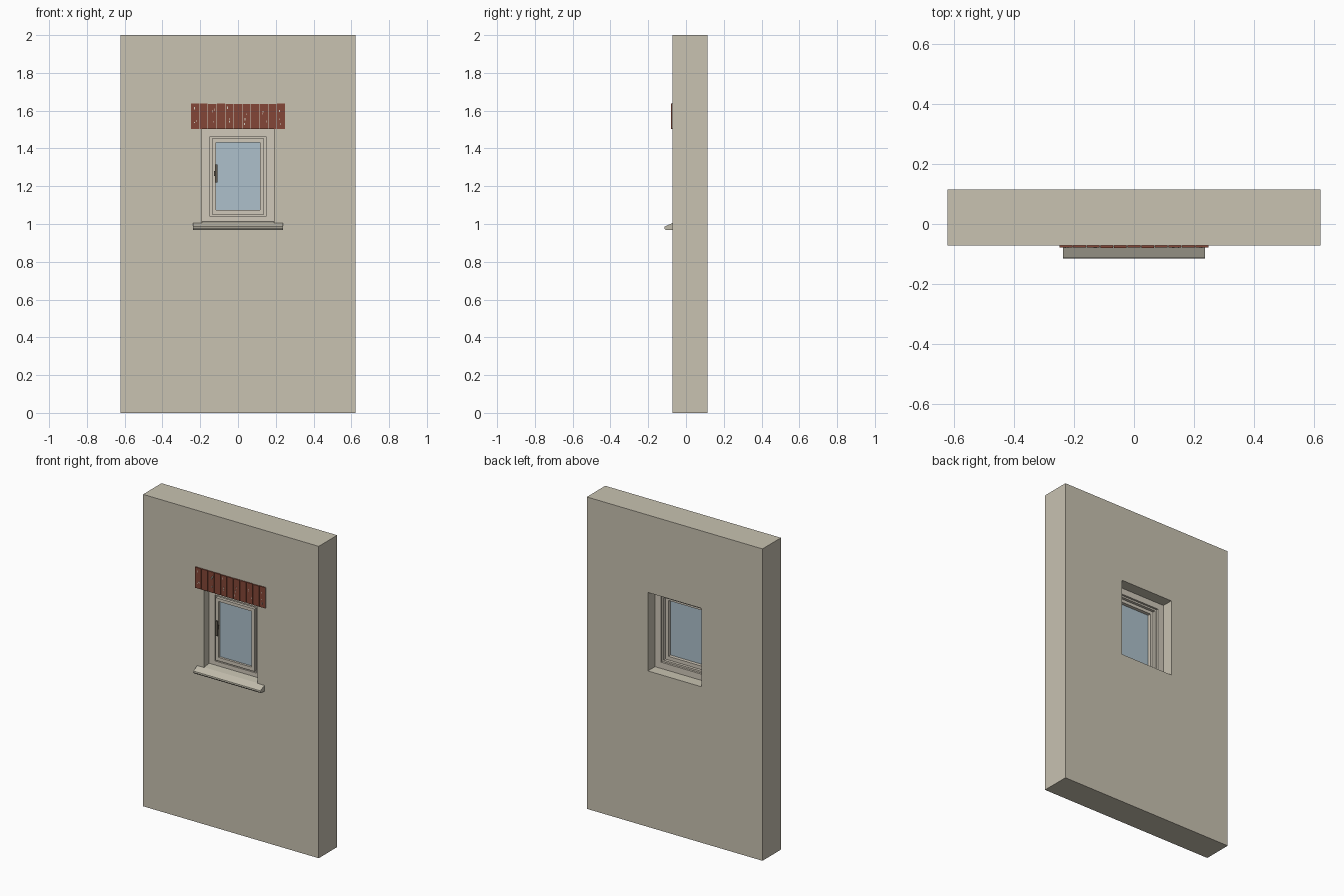
import bpy, bmesh, random

if "Cube" in bpy.data.objects:
    bpy.data.objects.remove(bpy.data.objects["Cube"])

random.seed(4)


def material(name, rgb):
    m = bpy.data.materials.new(name)
    m.diffuse_color = (*rgb, 1)
    m.use_nodes = True
    m.node_tree.nodes["Principled BSDF"].inputs["Base Color"].default_value = m.diffuse_color
    return m


PLASTER = material("plaster", (0.58, 0.54, 0.44))
FRAME = material("frame_paint", (0.63, 0.58, 0.49))
STONE = material("sill_stone", (0.53, 0.50, 0.41))
BRICK = material("red_brick", (0.23, 0.062, 0.038))
MORTAR = material("mortar", (0.66, 0.62, 0.54))
GLASS = material("glass", (0.42, 0.53, 0.60))
METAL = material("handle_metal", (0.13, 0.11, 0.085))


def build(name, verts, faces, mat):
    me = bpy.data.meshes.new(name)
    bm = bmesh.new()
    vs = [bm.verts.new(v) for v in verts]
    for f in faces:
        bm.faces.new([vs[i] for i in f])
    bmesh.ops.recalc_face_normals(bm, faces=bm.faces)
    bm.to_mesh(me)
    bm.free()
    me.materials.append(mat)
    ob = bpy.data.objects.new(name, me)
    bpy.context.collection.objects.link(ob)
    return ob


def prism(name, profile, x0, x1, mat):
    """Extrude a (y, z) profile along x."""
    n = len(profile)
    verts = [(x, y, z) for x in (x0, x1) for y, z in profile]
    faces = [(i, (i + 1) % n, n + (i + 1) % n, n + i) for i in range(n)]
    faces += [tuple(range(n)), tuple(range(n, 2 * n))]
    return build(name, verts, faces, mat)


def box(name, x0, x1, y0, y1, z0, z1, mat):
    return prism(name, [(y0, z0), (y1, z0), (y1, z1), (y0, z1)], x0, x1, mat)


def ring(name, outer, inner, y0, y1, mat):
    """Rectangular frame; outer and inner are (half width, bottom, top)."""
    verts = []
    for y in (y0, y1):
        for w, b, t in (outer, inner):
            verts += [(-w, y, b), (w, y, b), (w, y, t), (-w, y, t)]
    faces = []
    for i in range(4):
        j = (i + 1) % 4
        faces += [(i, j, 4 + j, 4 + i), (8 + i, 8 + j, 12 + j, 12 + i),
                  (i, j, 8 + j, 8 + i), (4 + i, 4 + j, 12 + j, 12 + i)]
    return build(name, verts, faces, mat)


# Wall with a through opening
OPENING = (0.19, 1.0, 1.503)
ring("wall", (0.623, 0, 2), OPENING, -0.072, 0.115, PLASTER)

# Window: stepped fixed frame, sash and pane
ring("outer_frame", OPENING, (0.148, 1.04, 1.463), -0.022, 0.043, FRAME)
ring("frame_rebate", (0.148, 1.04, 1.463), (0.137, 1.051, 1.452), -0.012, 0.03, FRAME)
ring("sash", (0.137, 1.051, 1.452), (0.117, 1.074, 1.432), -0.03, 0.012, FRAME)
box("glass_pane", -0.117, 0.117, -0.016, -0.010, 1.074, 1.432, GLASS)

# Handle on the left stile
box("handle_mount", -0.126, -0.114, -0.046, -0.028, 1.255, 1.28, METAL)
box("handle_lever", -0.121, -0.109, -0.054, -0.044, 1.22, 1.315, METAL)

# Sloping sill, plus the strip of it lying inside the opening
prism("sill", [(-0.07, 1.006), (-0.113, 0.986), (-0.115, 0.978), (-0.111, 0.972),
               (-0.105, 0.968), (-0.07, 0.968)], -0.238, 0.238, STONE)
prism("sill_inner", [(-0.072, 1.0), (-0.072, 1.005), (-0.022, 1.014), (-0.022, 1.0)],
      -0.19, 0.19, STONE)

# Lintel: upright bricks on a thin mortar bed
box("mortar_bed", -0.249, 0.249, -0.0745, -0.065, 1.506, 1.635, MORTAR)
COUNT, LEFT = 11, -0.25
PITCH = 0.5 / COUNT
for i in range(COUNT):
    x0 = LEFT + i * PITCH
    front = -0.0785 - random.uniform(0, 0.0015)
    top = 1.637 - random.uniform(0, 0.002)
    box(f"lintel_brick_{i + 1}", x0 + 0.0015, x0 + PITCH - 0.0015, front, -0.066,
        1.504, top, BRICK)
    # Small worn patches on some bricks
    if i % 2 == 0:
        for k in range(3):
            x = x0 + random.uniform(0.008, PITCH - 0.012)
            z = random.uniform(1.52, 1.615)
            box(f"worn_patch_{i + 1}_{k + 1}", x, x + 0.004, -0.0805, -0.077,
                z, z + random.uniform(0.005, 0.014), MORTAR)
